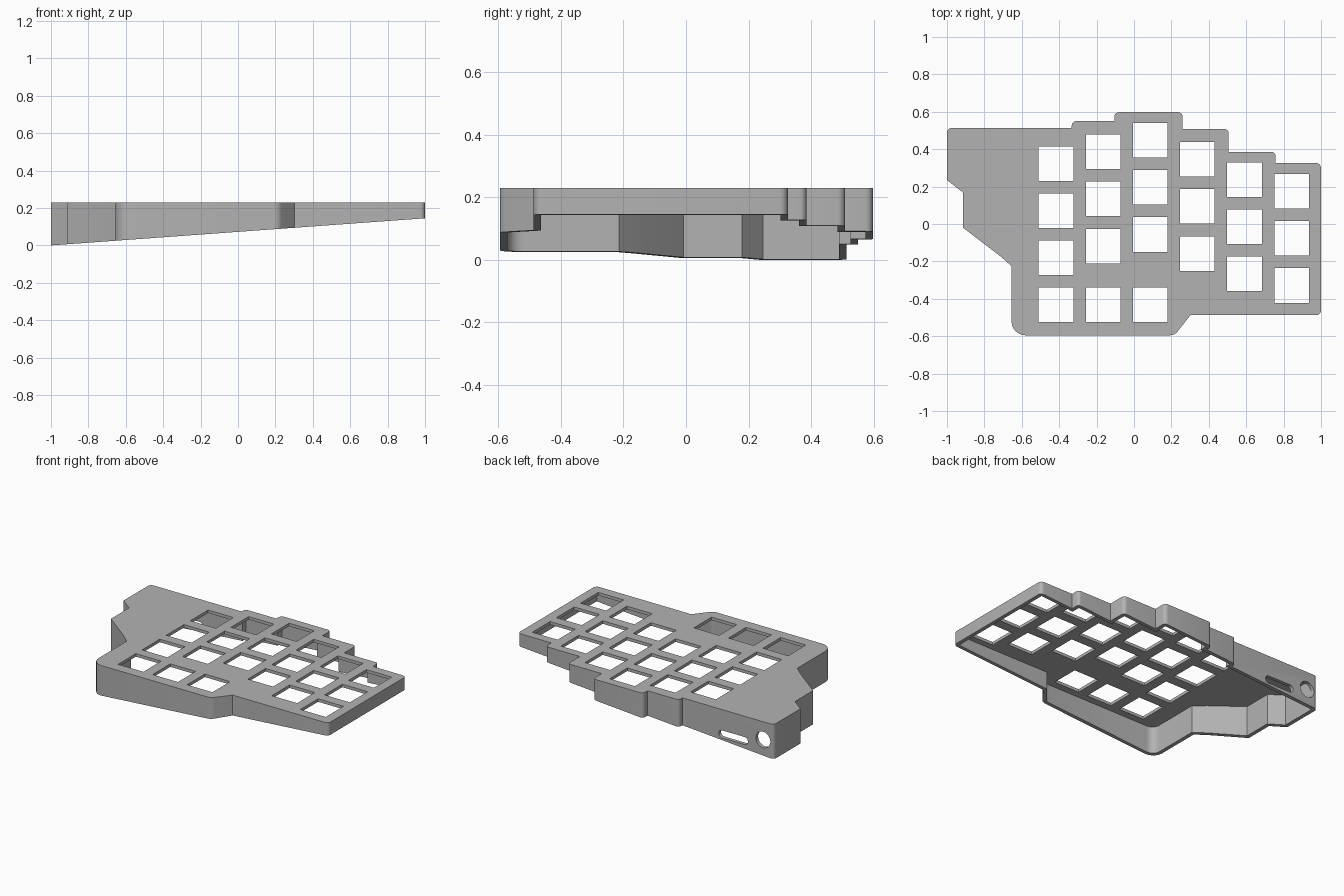
import bpy, bmesh, math
from mathutils import Vector, Matrix

if "Cube" in bpy.data.objects:
    bpy.data.objects.remove(bpy.data.objects["Cube"])

TOP, PLATE, WALL = 0.229, 0.02, 0.024
SLOPE = 0.0725

grey = bpy.data.materials.new("case grey")
grey.diffuse_color = (0.45, 0.45, 0.45, 1)
grey.use_nodes = True
grey.node_tree.nodes["Principled BSDF"].inputs["Base Color"].default_value = grey.diffuse_color

# Case outline, clockwise from the back left corner: x, y, corner radius
OUTLINE = [(-1, .513, .025), (-.333, .513, 0), (-.333, .55, .025), (-.105, .55, 0),
           (-.105, .598, .025), (.26, .598, .025), (.26, .509, 0), (.506, .509, .025),
           (.506, .385, 0), (.757, .385, .02), (.757, .326, 0), (1, .326, .026),
           (1, -.487, .026), (.302, -.487, 0), (.217, -.595, .05), (-.655, -.595, .075),
           (-.655, -.225, 0), (-.715, -.172, 0), (-.914, -.02, 0), (-.914, .168, 0),
           (-1, .235, 0)]


def inset(pts, d):
    """Move every edge of a clockwise outline inward by d."""
    out = []
    for i, (x, y, r) in enumerate(pts):
        p = Vector((x, y))
        a = (p - Vector(pts[i - 1][:2])).normalized()
        b = (Vector(pts[(i + 1) % len(pts)][:2]) - p).normalized()
        na, nb = Vector((a.y, -a.x)), Vector((b.y, -b.x))
        q = p + (na + nb) * d / (1 + na.dot(nb))
        out.append((q.x, q.y, max(r - d, 0)))
    return out


def rounded(pts, steps=6):
    """Replace corners that have a radius by arcs."""
    out = []
    for i, (x, y, r) in enumerate(pts):
        p = Vector((x, y))
        if r < 0.004:
            out.append(p)
            continue
        u = (Vector(pts[i - 1][:2]) - p).normalized()
        v = (Vector(pts[(i + 1) % len(pts)][:2]) - p).normalized()
        half = u.angle(v) / 2
        c = p + (u + v).normalized() * r / math.sin(half)
        s = p + u * r / math.tan(half) - c
        e = p + v * r / math.tan(half) - c
        turn = -(math.pi - 2 * half)
        for k in range(steps + 1):
            out.append(c + Matrix.Rotation(turn * k / steps, 2) @ s)
    return out


def finish(name, bm):
    bmesh.ops.recalc_face_normals(bm, faces=bm.faces)
    me = bpy.data.meshes.new(name)
    bm.to_mesh(me)
    bm.free()
    me.materials.append(grey)
    ob = bpy.data.objects.new(name, me)
    bpy.context.collection.objects.link(ob)
    return ob


def prism(bm, lower, upper):
    lo, up = [bm.verts.new(p) for p in lower], [bm.verts.new(p) for p in upper]
    bm.faces.new(lo)
    bm.faces.new(up)
    n = len(lo)
    for i in range(n):
        j = (i + 1) % n
        bm.faces.new((lo[i], lo[j], up[j], up[i]))


def cut(target, cutter):
    cutter.hide_render = True
    m = target.modifiers.new("cut", 'BOOLEAN')
    m.operation, m.solver, m.object = 'DIFFERENCE', 'EXACT', cutter
    bpy.context.view_layer.objects.active = target
    bpy.ops.object.modifier_apply(modifier=m.name)
    bpy.data.objects.remove(cutter)


# Solid case body with a sloping underside
outer = rounded(OUTLINE)
bm = bmesh.new()
prism(bm, [(p.x, p.y, SLOPE * (p.x + 1)) for p in outer], [(p.x, p.y, TOP) for p in outer])
case = finish("keyboard_case", bm)

# Hollow interior, open below
inner = rounded(inset(OUTLINE, WALL))
bm = bmesh.new()
prism(bm, [(p.x, p.y, -0.2) for p in inner], [(p.x, p.y, TOP - PLATE) for p in inner])
cut(case, finish("interior_cutter", bm))

# Key holes: three staggered rows per column, plus three thumb keys
PITCH, KEY = 0.252, 0.185
bm = bmesh.new()
keys = []
for col, y0 in enumerate((.323, .386, .448, .346, .237, .175)):
    x = -.417 + col * PITCH
    keys += [(x, y0 - row * PITCH) for row in range(3)]
    if col < 3:
        keys.append((x, -.431))
for x, y in keys:
    bmesh.ops.create_cube(bm, size=1, matrix=Matrix.Translation((x, y, TOP))
                          @ Matrix.Diagonal((KEY, KEY, 0.1, 1)))
cut(case, finish("key_hole_cutter", bm))


# Ports in the back wall: round jack hole and long slot
def port(bm, x, z, half, r, n=32):
    ring = []
    for k in range(n):
        a = 2 * math.pi * (k + .5) / n
        ring.append((x + math.copysign(half, math.cos(a)) + r * math.cos(a), z + r * math.sin(a)))
    prism(bm, [(a, .45, b) for a, b in ring], [(a, .56, b) for a, b in ring])


bm = bmesh.new()
port(bm, -.922, .11, 0, .053)
port(bm, -.705, .067, .082, .025)
cut(case, finish("port_cutter", bm))

bpy.ops.object.select_all(action='DESELECT')
case.select_set(True)
bpy.context.view_layer.objects.active = case
bpy.ops.object.shade_smooth_by_angle(angle=math.radians(25))
